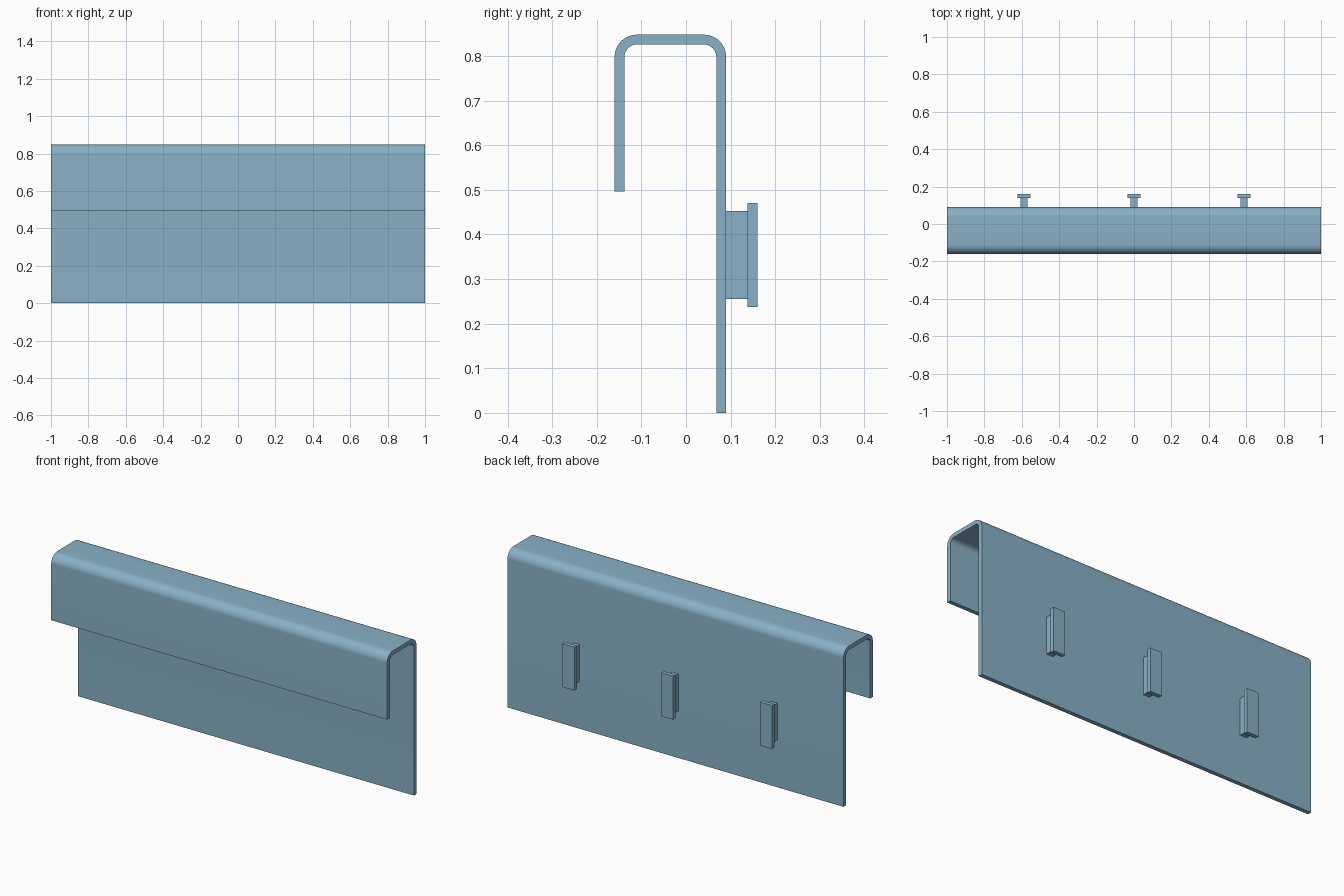
import bpy, bmesh, math

if "Cube" in bpy.data.objects:
    bpy.data.objects.remove(bpy.data.objects["Cube"])

blue = bpy.data.materials.new("steel_blue")
blue.diffuse_color = (0.25, 0.44, 0.57, 1)
blue.use_nodes = True
blue.node_tree.nodes["Principled BSDF"].inputs["Base Color"].default_value = blue.diffuse_color

T = 0.022                       # sheet thickness
Y0, Y1, TOP = -0.16, 0.09, 0.848
R = 0.05                        # outer bend radius
FRONT_BOTTOM = 0.496


def finish(bm, name):
    bmesh.ops.recalc_face_normals(bm, faces=bm.faces)
    mesh = bpy.data.meshes.new(name)
    bm.to_mesh(mesh)
    bm.free()
    mesh.materials.append(blue)
    obj = bpy.data.objects.new(name, mesh)
    bpy.context.collection.objects.link(obj)
    return obj


def box(name, x, width, y0, y1, z0, z1):
    bm = bmesh.new()
    bmesh.ops.create_cube(bm, size=1)
    for v in bm.verts:
        v.co = (x + v.co.x * width,
                (y0 + y1) / 2 + v.co.y * (y1 - y0),
                (z0 + z1) / 2 + v.co.z * (z1 - z0))
    return finish(bm, name)


def bends(r, steps=12):
    """Both rounded top corners, from the front leg over to the back leg."""
    pts = []
    for cy, start in ((Y0 + R, 180), (Y1 - R, 90)):
        for i in range(steps + 1):
            a = math.radians(start - 90 * i / steps)
            pts.append((cy + r * math.cos(a), TOP - R + r * math.sin(a)))
    return pts


# Bent sheet: hooked side profile extruded along x
outer = [(Y0, FRONT_BOTTOM)] + bends(R) + [(Y1, 0)]
inner = [(Y0 + T, FRONT_BOTTOM)] + bends(R - T) + [(Y1 - T, 0)]
profile = outer + inner[::-1]
bm = bmesh.new()
face = bm.faces.new([bm.verts.new((-1, y, z)) for y, z in profile])
ext = bmesh.ops.extrude_face_region(bm, geom=[face])
for v in ext["geom"]:
    if isinstance(v, bmesh.types.BMVert):
        v.co.x = 1
sheet = finish(bm, "bent_sheet")
bpy.context.view_layer.objects.active = sheet
sheet.select_set(True)
bpy.ops.object.shade_smooth_by_angle(angle=math.radians(30))

# Three T-shaped pegs on the back
for side, x in (("left", -0.588), ("middle", 0), ("right", 0.588)):
    box(f"{side}_peg_stem", x, 0.037, Y1, 0.138, 0.255, 0.453)
    box(f"{side}_peg_cap", x, 0.07, 0.138, 0.16, 0.237, 0.471)
